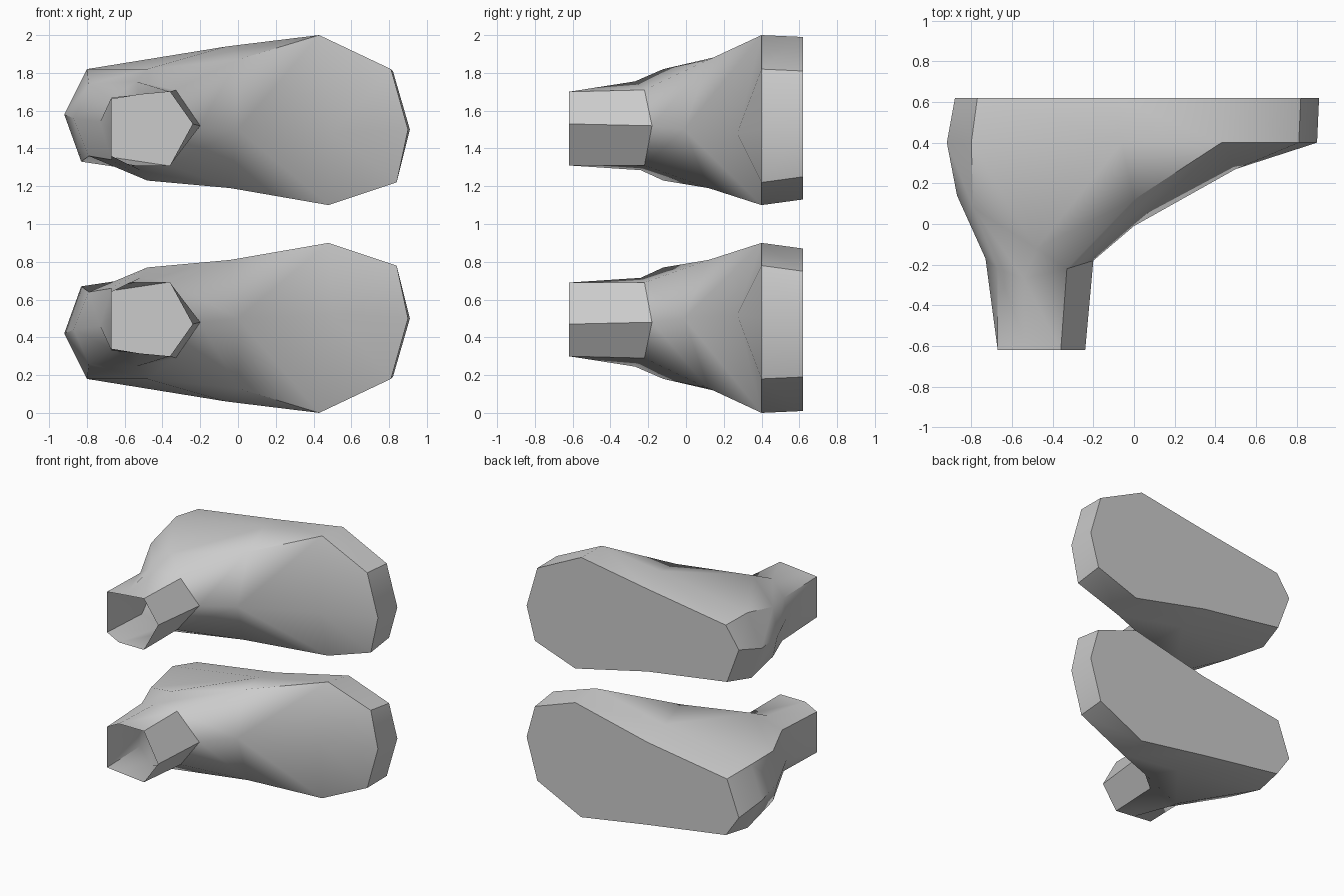
import bpy
import bmesh
import math
from mathutils import Vector

default_cube = bpy.data.objects.get("Cube")
if default_cube:
    bpy.data.objects.remove(default_cube, do_unlink=True)

# One plain grey for the whole pair
grey = bpy.data.materials.new("plain_grey")
grey.use_nodes = True
grey.diffuse_color = (0.6, 0.6, 0.6, 1)
shader = grey.node_tree.nodes["Principled BSDF"]
shader.inputs["Base Color"].default_value = grey.diffuse_color
shader.inputs["Roughness"].default_value = 0.8


def flat_ring(y, outline):
    """Place an x, z outline at one depth."""
    return [Vector((x, y, z)) for x, z in outline]


def split_middle(ring):
    """Double the two waist points of a sole so it meets the ankle."""
    return ring[:3] + ring[2:9] + ring[8:]


def spread_front(ring):
    """Repeat the single front point so a leg ring meets the toe columns."""
    return ring[:4] + [ring[4]] * 5 + ring[5:]


# Sole outlines: heel, along the upper side to the toe, back along the lower side
tread = split_middle(flat_ring(0.62, [
    (-.88, 1.64), (-.77, 1.80), (-.1, 1.90), (.45, 1.99), (.82, 1.81),
    (.91, 1.5), (.84, 1.25), (.5, 1.13), (-.11, 1.27), (-.78, 1.37)]))
welt = split_middle(flat_ring(0.4, [
    (-.92, 1.58), (-.80, 1.82), (-.06, 1.94), (.43, 2.0), (.81, 1.82),
    (.9, 1.5), (.84, 1.22), (.48, 1.1), (-.1, 1.22), (-.83, 1.33)]))

# Ankle and instep ring: heel, upper side, instep ridge, lower side
ankle = spread_front([Vector(p) for p in (
    (-.87, .14, 1.56), (-.79, .08, 1.74), (-.48, -.12, 1.82), (0, .12, 1.87),
    (0, -.01, 1.5), (-.04, .12, 1.19), (-.48, -.12, 1.23), (-.79, .08, 1.36))])

# Toe cap: a ridge point joined to the welt
toe_ridge = Vector((.5, .27, 1.48))
vamp = ankle[:4] + [welt[4]] + [toe_ridge] * 3 + [welt[8]] + ankle[9:]

# Narrow neck and open rim of the leg
neck = spread_front([Vector(p) for p in (
    (-.73, -.17, 1.54), (-.67, -.22, 1.66), (-.54, -.27, 1.755), (-.33, -.22, 1.71),
    (-.2, -.18, 1.52), (-.36, -.22, 1.31), (-.52, -.24, 1.285), (-.67, -.2, 1.34))])
rim = spread_front(flat_ring(-0.62, [
    (-.67, 1.5), (-.67, 1.67), (-.52, 1.685), (-.36, 1.70),
    (-.24, 1.53), (-.36, 1.31), (-.57, 1.31), (-.67, 1.36)]))


def build_boot(name, mirrored):
    """Skin the rings, close the sole, leave the leg open."""
    bm = bmesh.new()
    corners = {}

    def corner(point):
        key = tuple(round(c, 4) for c in point)
        if key not in corners:
            x, y, z = key
            corners[key] = bm.verts.new((x, y, 2 - z if mirrored else z))
        return corners[key]

    def add_face(points):
        verts = list(dict.fromkeys(corner(p) for p in points))
        if len(verts) > 2:
            bm.faces.new(verts)

    rings = [tread, welt, vamp, ankle, neck, rim]
    for low, high in zip(rings, rings[1:]):
        for i in range(len(low)):
            j = (i + 1) % len(low)
            add_face((low[i], low[j], high[j], high[i]))
    add_face(tread)
    bmesh.ops.recalc_face_normals(bm, faces=bm.faces)

    mesh = bpy.data.meshes.new(name)
    bm.to_mesh(mesh)
    bm.free()
    mesh.materials.append(grey)
    boot = bpy.data.objects.new(name, mesh)
    bpy.context.collection.objects.link(boot)
    bpy.ops.object.select_all(action="DESELECT")
    boot.select_set(True)
    bpy.context.view_layer.objects.active = boot
    bpy.ops.object.shade_smooth_by_angle(angle=math.radians(42))


build_boot("upper_boot", False)
build_boot("lower_boot", True)
